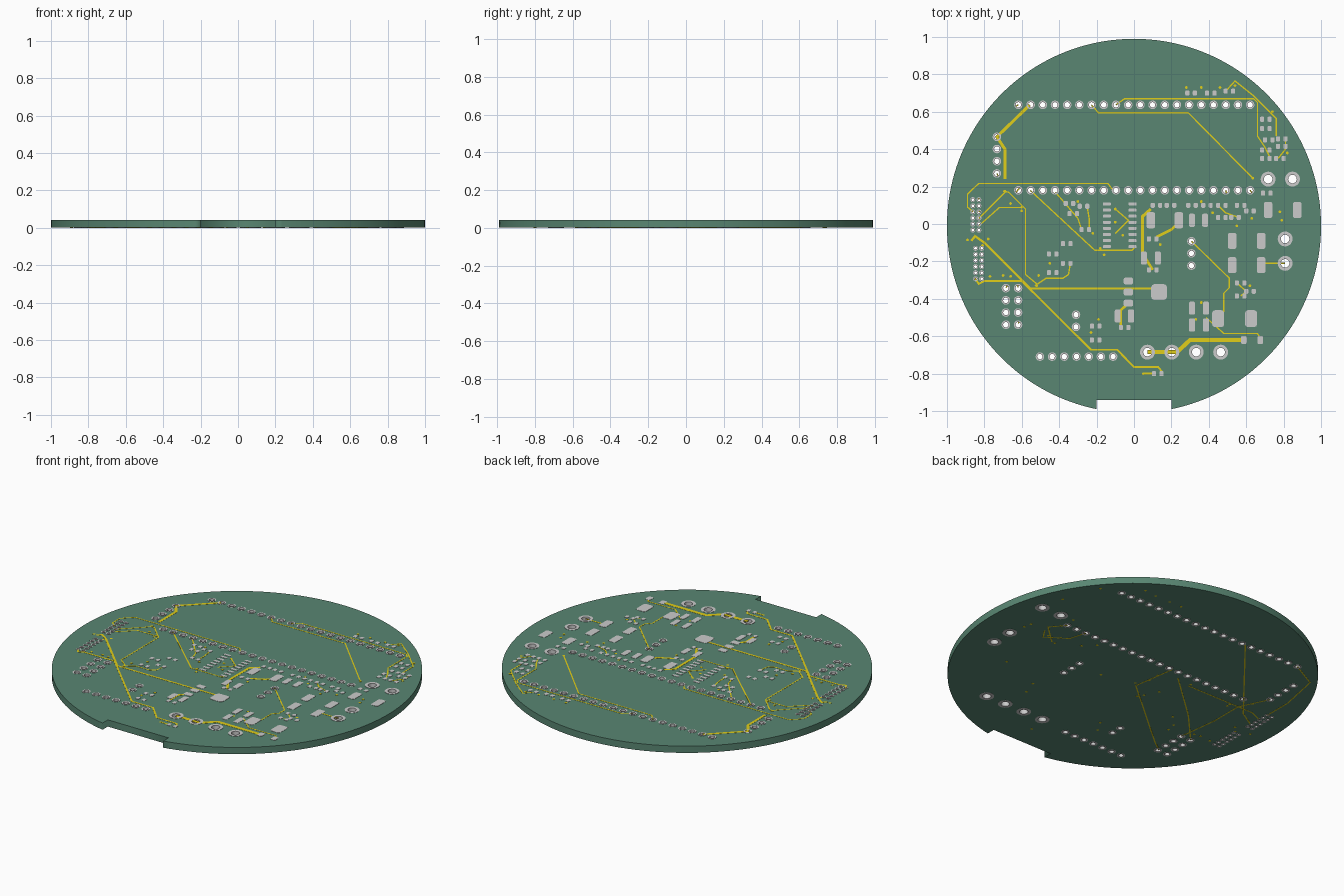
import bpy, bmesh, math
from mathutils import Vector

CY = -0.01                      # board centre
Z0, Z1, TOP = 0.001, 0.041, 0.0425


def material(name, rgb):
    m = bpy.data.materials.new(name)
    m.diffuse_color = (*rgb, 1)
    return m


GREEN = material("green_mask", (0.10, 0.24, 0.17))
YELLOW = material("yellow_copper", (0.75, 0.62, 0.01))


def finish(name, bm, mat=None):
    bmesh.ops.recalc_face_normals(bm, faces=bm.faces)
    me = bpy.data.meshes.new(name)
    bm.to_mesh(me)
    bm.free()
    ob = bpy.data.objects.new(name, me)
    bpy.context.collection.objects.link(ob)
    if mat:
        me.materials.append(mat)
    return ob


def circle(x, y, r, n):
    return [(x + r * math.cos(2 * math.pi * i / n), y + r * math.sin(2 * math.pi * i / n)) for i in range(n)]


def prism(bm, pts, z0, z1):
    lo = [bm.verts.new((x, y, z0)) for x, y in pts]
    hi = [bm.verts.new((x, y, z1)) for x, y in pts]
    bm.faces.new(lo[::-1])
    bm.faces.new(hi)
    for i in range(len(pts)):
        j = (i + 1) % len(pts)
        bm.faces.new((lo[i], lo[j], hi[j], hi[i]))


def ring(bm, x, y, ro, ri, n=20):
    loops = [[bm.verts.new((*p, z)) for p in circle(x, y, r, n)]
             for r, z in ((ro, 0), (ro, TOP), (ri, TOP), (ri, 0))]
    for k in range(4):
        a, b = loops[k], loops[(k + 1) % 4]
        for i in range(n):
            j = (i + 1) % n
            bm.faces.new((a[i], a[j], b[j], b[i]))


def pad(bm, x, y, w, h):
    r = 0.22 * min(w, h)
    pts = []
    for k, (sx, sy) in enumerate(((1, 1), (-1, 1), (-1, -1), (1, -1))):
        for a in (0, 45, 90):
            t = math.radians(k * 90 + a)
            pts.append((x + sx * (w / 2 - r) + r * math.cos(t), y + sy * (h / 2 - r) + r * math.sin(t)))
    prism(bm, pts, Z1 - 0.001, TOP)


def trace(bm, w, pts, z0, z1):
    # mitred rectangular strip along a polyline
    p = [Vector(q) for q in pts]
    rows = []
    for i, q in enumerate(p):
        d0 = (q - p[i - 1]).normalized() if i else None
        d1 = (p[i + 1] - q).normalized() if i < len(p) - 1 else None
        d0, d1 = d0 or d1, d1 or d0
        t = (d0 + d1).normalized()
        s = Vector((-t.y, t.x)) * (w / 2 / max(0.5, t.dot(d0)))
        rows.append([bm.verts.new((*(q + k * s), z)) for k, z in ((1, z0), (-1, z0), (-1, z1), (1, z1))])
    for a, b in zip(rows, rows[1:]):
        for i in range(4):
            j = (i + 1) % 4
            bm.faces.new((a[i], a[j], b[j], b[i]))
    bm.faces.new(rows[0])
    bm.faces.new(rows[-1][::-1])


# Header grids: x, y, columns, rows, pitch, outer radius, hole radius
P = 0.0652
grids = [
    (-0.618, 0.637, 20, 1, P, 0.023, 0.0145), (-0.618, 0.18, 20, 1, P, 0.023, 0.0145),
    (-0.733, 0.466, 1, 4, P, 0.023, 0.0145), (-0.685, -0.343, 2, 4, P, 0.023, 0.0145),
    (-0.503, -0.709, 7, 1, P, 0.023, 0.0145), (-0.31, -0.485, 1, 2, P, 0.023, 0.0145),
    (0.307, -0.092, 1, 3, P, 0.023, 0.0145),
    (-0.862, 0.13, 2, 6, P / 2, 0.0135, 0.0075), (-0.847, -0.13, 2, 6, P / 2, 0.0135, 0.0075),
    (0.072, -0.685, 4, 1, 2 * P, 0.04, 0.023), (0.717, 0.24, 2, 1, 2 * P, 0.04, 0.023),
    (0.808, -0.08, 1, 2, 2 * P, 0.04, 0.023)]
holes = [(x + c * p, y - r * p, ro, ri) for x, y, nc, nr, p, ro, ri in grids
         for c in range(nc) for r in range(nr)]
bm = bmesh.new()
for h in holes:
    ring(bm, *h)
finish("through_hole_pads", bm)

# Round board with bottom notch and drilled holes
a0 = math.asin(0.2)
N = 160
outline = []
for i in range(N + 1):
    a = -math.pi / 2 + a0 + (2 * math.pi - 2 * a0) * i / N
    outline.append((math.cos(a), CY + math.sin(a)))
outline += [(-0.2, -0.94), (0.2, -0.94)]
cu = bpy.data.curves.new("board_profile", 'CURVE')
cu.dimensions = '2D'
cu.fill_mode = 'BOTH'
cu.extrude = (Z1 - Z0) / 2
for loop in [outline] + [circle(x, y, (ro + ri) / 2, 16) for x, y, ro, ri in holes]:
    s = cu.splines.new('POLY')
    s.points.add(len(loop) - 1)
    for pt, q in zip(s.points, loop):
        pt.co = (*q, 0, 1)
    s.use_cyclic_u = True
tmp = bpy.data.objects.new("board_profile", cu)
bpy.context.collection.objects.link(tmp)
me = bpy.data.meshes.new_from_object(tmp.evaluated_get(bpy.context.evaluated_depsgraph_get()))
bm = bmesh.new()
bm.from_mesh(me)
bpy.data.objects.remove(tmp)
bmesh.ops.translate(bm, verts=bm.verts, vec=(0, 0, (Z0 + Z1) / 2))
bmesh.ops.remove_doubles(bm, verts=bm.verts, dist=1e-5)
board = finish("circuit_board", bm)
board.data.materials.clear()
board.data.materials.append(GREEN)

# Surface pads grouped by size
bm = bmesh.new()
for side in (-0.145, -0.008):
    for i in range(8):
        pad(bm, side, 0.107 - i * P / 2, 0.042, 0.016)
sized = {
    (0.086, 0.086): [(0.134, -0.364)],
    (0.046, 0.086): [(0.09, 0.02), (0.24, 0.02), (0.717, 0.075), (0.873, 0.075), (0.525, -0.09),
                     (0.68, -0.09), (0.525, -0.22), (0.68, -0.22)],
    (0.064, 0.09): [(0.45, -0.506), (0.626, -0.506)],
    (0.032, 0.07): [(0.31, -0.45), (0.385, -0.45), (0.31, -0.54), (0.385, -0.54), (-0.087, -0.492),
                    (-0.016, -0.492), (0.053, -0.182), (0.128, -0.182), (0.31, 0.02), (0.38, 0.02)],
    (0.05, 0.036): [(-0.03, -0.305), (-0.03, -0.364), (-0.03, -0.423)],
    (0.032, 0.042): [(0.587, -0.62), (0.675, -0.62)]}
for (w, h), spots in sized.items():
    for x, y in spots:
        pad(bm, x, y, w, h)
# small chip parts: left pad position of each pair
pairs = [(-0.225, -0.546), (-0.225, -0.62), (-0.07, -0.553), (0.107, -0.8), (-0.38, -0.105), (-0.38, -0.21),
         (-0.455, -0.16), (-0.455, -0.26), (-0.365, 0.11), (-0.29, 0.095), (-0.345, 0.055), (-0.28, -0.03),
         (0.08, -0.08), (0.08, -0.245), (0.1, 0.1), (0.175, 0.1), (0.29, 0.1), (0.37, 0.1), (0.45, 0.1),
         (0.55, 0.1), (0.6, 0.07), (0.45, 0.035), (0.52, 0.035), (0.55, -0.315), (0.6, -0.36), (0.55, -0.385),
         (0.285, 0.7), (0.39, 0.7), (0.49, 0.71), (0.685, 0.56), (0.685, 0.51), (0.7, 0.45), (0.77, 0.455),
         (0.77, 0.415), (0.685, 0.395), (0.685, 0.35), (0.76, 0.35), (0.69, 0.165)]
for x, y in pairs:
    pad(bm, x, y, 0.022, 0.027)
    pad(bm, x + 0.04, y, 0.022, 0.027)
finish("surface_pads", bm)

# Top copper: signal traces then wide power traces
signal = [
    [(-0.112, 0.18), (-0.14, 0.217), (-0.83, 0.217), (-0.89, 0.16), (-0.89, 0.09), (-0.86, 0.065)],
    [(-0.7, 0.175), (-0.67, 0.17), (-0.58, 0.08), (-0.58, -0.27), (-0.52, -0.32)],
    [(-0.69, 0.17), (-0.8, 0.06), (-0.83, 0.03)], [(-0.6, 0.088), (-0.72, 0.088), (-0.83, -0.01)],
    [(-0.555, 0.18), (-0.21, -0.14), (-0.01, -0.14), (0.01, -0.12)],
    [(-0.228, 0.637), (-0.19, 0.595), (0.29, 0.595), (0.635, 0.245)],
    [(-0.097, 0.637), (-0.05, 0.67), (0.64, 0.67), (0.66, 0.65), (0.66, 0.47)],
    [(0.49, 0.71), (0.54, 0.765), (0.64, 0.685), (0.76, 0.565), (0.76, 0.47)],
    [(0.307, -0.092), (0.51, -0.29), (0.51, -0.34), (0.48, -0.37), (0.48, -0.47)],
    [(0.385, -0.5), (0.48, -0.585), (0.66, -0.585), (0.675, -0.61)],
    [(-0.42, 0.17), (-0.36, 0.1), (-0.3, 0.03), (-0.28, -0.03)],
    [(-0.34, -0.21), (-0.35, -0.27), (-0.38, -0.29), (-0.47, -0.29), (-0.53, -0.33)],
    [(-0.24, -0.03), (-0.24, 0.03), (-0.25, 0.09)], [(-0.1, 0.08), (-0.03, 0.02), (-0.1, -0.05)],
    [(0.45, 0.1), (0.49, 0.06), (0.56, 0.035)], [(0.66, 0.47), (0.7, 0.41), (0.73, 0.35)],
    [(0.81, 0.455), (0.81, 0.4), (0.77, 0.35)], [(0.55, -0.315), (0.6, -0.36), (0.57, -0.385)]]
power = [
    (0.016, [(-0.557, 0.637), (-0.733, 0.466), (-0.69, 0.4), (-0.69, 0.24)]),
    (0.012, [(-0.87, -0.09), (-0.85, -0.065), (-0.8, -0.1), (-0.6, -0.3), (-0.555, -0.345), (0.1, -0.345)]),
    (0.01, [(-0.85, -0.29), (-0.83, -0.32), (-0.8, -0.305), (-0.6, -0.305), (-0.23, -0.672), (-0.09, -0.672),
            (0.0, -0.765), (0.13, -0.765), (0.15, -0.79)]),
    (0.022, [(0.072, -0.685), (0.23, -0.685), (0.3, -0.62), (0.59, -0.62)]),
    (0.009, [(0.68, -0.21), (0.808, -0.21)]), (0.01, [(0.05, -0.8), (0.107, -0.8)]),
    (0.014, [(-0.03, -0.423), (-0.07, -0.46), (-0.07, -0.55)]),
    (0.016, [(0.045, -0.19), (0.045, 0.04), (0.09, 0.08)]),
    (0.014, [(0.12, -0.07), (0.2, -0.03), (0.24, 0.01)]), (0.014, [(0.1, -0.245), (0.06, -0.18)])]
bm = bmesh.new()
for w, pts in [(0.007, s) for s in signal] + power:
    trace(bm, w, pts, Z1 - 0.001, Z1 + 0.0008)
finish("top_traces", bm, YELLOW)

# Bottom copper
bm = bmesh.new()
for pts in [
        [(-0.25, 0.637), (-0.72, 0.06), (-0.82, 0.0)], [(-0.12, 0.18), (-0.08, -0.08), (-0.55, -0.48), (-0.62, -0.53)],
        [(-0.733, 0.27), (-0.65, 0.1), (-0.65, -0.1), (-0.62, -0.34)], [(-0.3, 0.1), (-0.75, 0.1), (-0.83, 0.065)],
        [(-0.618, 0.637), (-0.78, 0.55), (-0.83, 0.3), (-0.83, 0.13)], [(-0.2, 0.13), (-0.5, -0.14), (-0.685, -0.34)],
        [(0.62, 0.18), (0.69, 0.1), (0.57, -0.01)], [(0.49, 0.18), (0.52, 0.08), (0.64, 0.0), (0.68, 0.06)]]:
    trace(bm, 0.007, pts, Z0 - 0.0008, Z0 + 0.001)
finish("bottom_traces", bm, YELLOW)

# Small plated vias through the board
bm = bmesh.new()
vias = [(-0.52, -0.33), (-0.6, 0.07), (-0.66, 0.11), (-0.69, 0.175), (-0.6, 0.09), (-0.89, -0.085), (-0.81, -0.115),
        (-0.78, -0.08), (-0.77, -0.28), (-0.7, -0.275), (-0.66, -0.28), (-0.51, -0.275), (-0.45, -0.21), (-0.16, -0.165),
        (-0.18, -0.13), (-0.1, 0.08), (-0.1, 0.01), (-0.06, -0.06), (-0.3, 0.12), (-0.22, -0.05), (0.05, -0.8),
        (0.635, 0.245), (0.28, 0.73), (0.36, 0.73), (0.46, 0.73), (0.54, 0.74), (0.78, 0.065), (0.79, 0.02),
        (0.55, -0.01), (0.36, 0.12), (0.42, 0.06), (0.63, 0.03), (0.33, -0.51), (0.36, -0.42), (-0.19, -0.51),
        (-0.23, -0.58), (0.14, -0.11), (0.62, -0.33), (0.74, 0.6), (0.82, 0.38)]
for x, y in vias:
    prism(bm, circle(x, y, 0.0075, 10), Z0 - 0.0008, Z1 + 0.0012)
finish("vias", bm, YELLOW)
